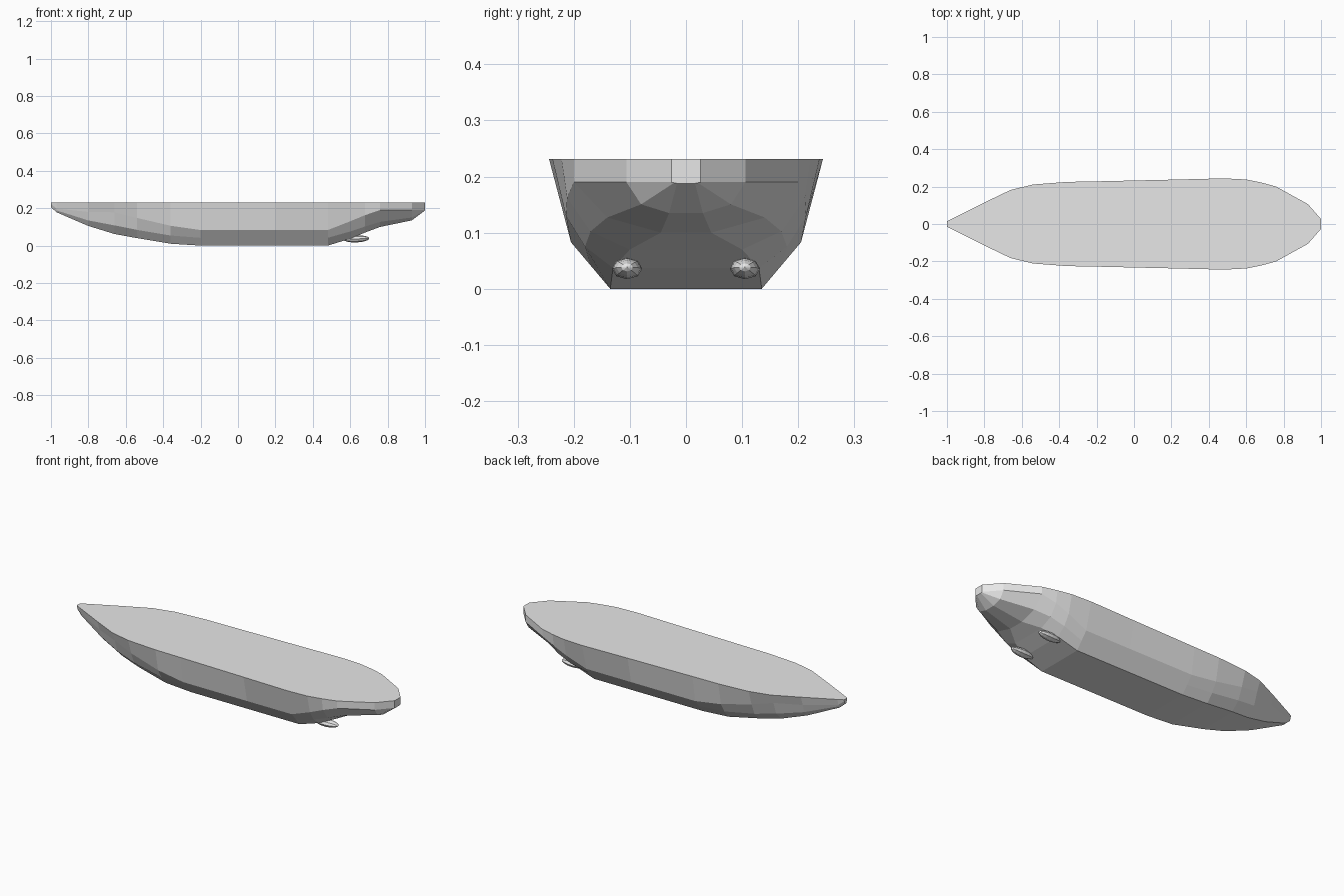
import bpy
import bmesh
import math

# Remove the default object only
default_cube = bpy.data.objects.get("Cube")
if default_cube:
    bpy.data.objects.remove(default_cube, do_unlink=True)

DECK_HEIGHT = 0.231


def make_material(name, colour):
    material = bpy.data.materials.new(name)
    material.use_nodes = True
    material.diffuse_color = colour
    material.node_tree.nodes["Principled BSDF"].inputs["Base Color"].default_value = colour
    return material


def finish_object(name, bm, material):
    """Turn a bmesh into a flat shaded object with one material."""
    bmesh.ops.recalc_face_normals(bm, faces=bm.faces)
    mesh = bpy.data.meshes.new(name)
    bm.to_mesh(mesh)
    bm.free()
    mesh.materials.append(material)
    obj = bpy.data.objects.new(name, mesh)
    bpy.context.collection.objects.link(obj)
    return obj


def hull_section(station):
    """Closed cross-section ring: deck edge, chine, bilge, bottom, then mirrored."""
    x, deck_y, chine_y, chine_z, bottom_y, bottom_z, bulge = station
    bilge_y = (chine_y + bottom_y) / 2 + bulge
    bilge_z = (chine_z + bottom_z) / 2 - bulge
    half = [(deck_y, DECK_HEIGHT), (chine_y, chine_z),
            (bilge_y, bilge_z), (bottom_y, bottom_z)]
    mirrored = [(-y, z) for y, z in reversed(half)]
    return [(x, y, z) for y, z in half + mirrored]


# Bow to stern: x, deck half width, chine y and z, bottom y and z, bilge bulge
stations = [
    (-1.0, .014, .012, .222, .006, .205, 0),
    (-.97, .030, .024, .198, .012, .178, 0),
    (-.80, .115, .098, .180, .055, .105, .008),
    (-.66, .182, .160, .178, .088, .062, .012),
    (-.54, .211, .185, .148, .112, .040, .010),
    (-.36, .225, .201, .106, .134, .010, .004),
    (-.20, .228, .205, .083, .135, 0, 0),
    (.20, .237, .205, .083, .135, 0, 0),
    (.48, .244, .205, .083, .135, 0, 0),
    (.60, .238, .214, .130, .130, .037, .008),
    (.68, .222, .212, .163, .100, .070, .014),
    (.76, .200, .200, .190, .045, .100, .018),
    (.93, .106, .106, .190, .030, .135, .012),
    (1.0, .026, .026, .190, .016, .188, 0),
]

hull_grey = make_material("hull grey", (0.8, 0.8, 0.8, 1))

# Hull lofted through the stations, including the flat deck
bm = bmesh.new()
rings = [[bm.verts.new(point) for point in hull_section(station)]
         for station in stations]
for ring, following in zip(rings, rings[1:]):
    count = len(ring)
    for i in range(count):
        j = (i + 1) % count
        bm.faces.new((ring[i], ring[j], following[j], following[i]))
bm.faces.new(rings[0])
bm.faces.new(rings[-1])
finish_object("hull", bm, hull_grey)


# Paired pods below the stern
def make_pod(name, side):
    pod_mesh = bmesh.new()
    bmesh.ops.create_uvsphere(pod_mesh, u_segments=8, v_segments=8, radius=1)
    for vert in pod_mesh.verts:
        across, up, along = vert.co.x, vert.co.y, vert.co.z
        vert.co = (along * .07, across * .027, up * .019)
    pod = finish_object(name, pod_mesh, hull_grey)
    pod.location = (.632, side * .105, .036)
    pod.rotation_euler.y = math.radians(-2)


make_pod("left_stern_pod", 1)
make_pod("right_stern_pod", -1)
